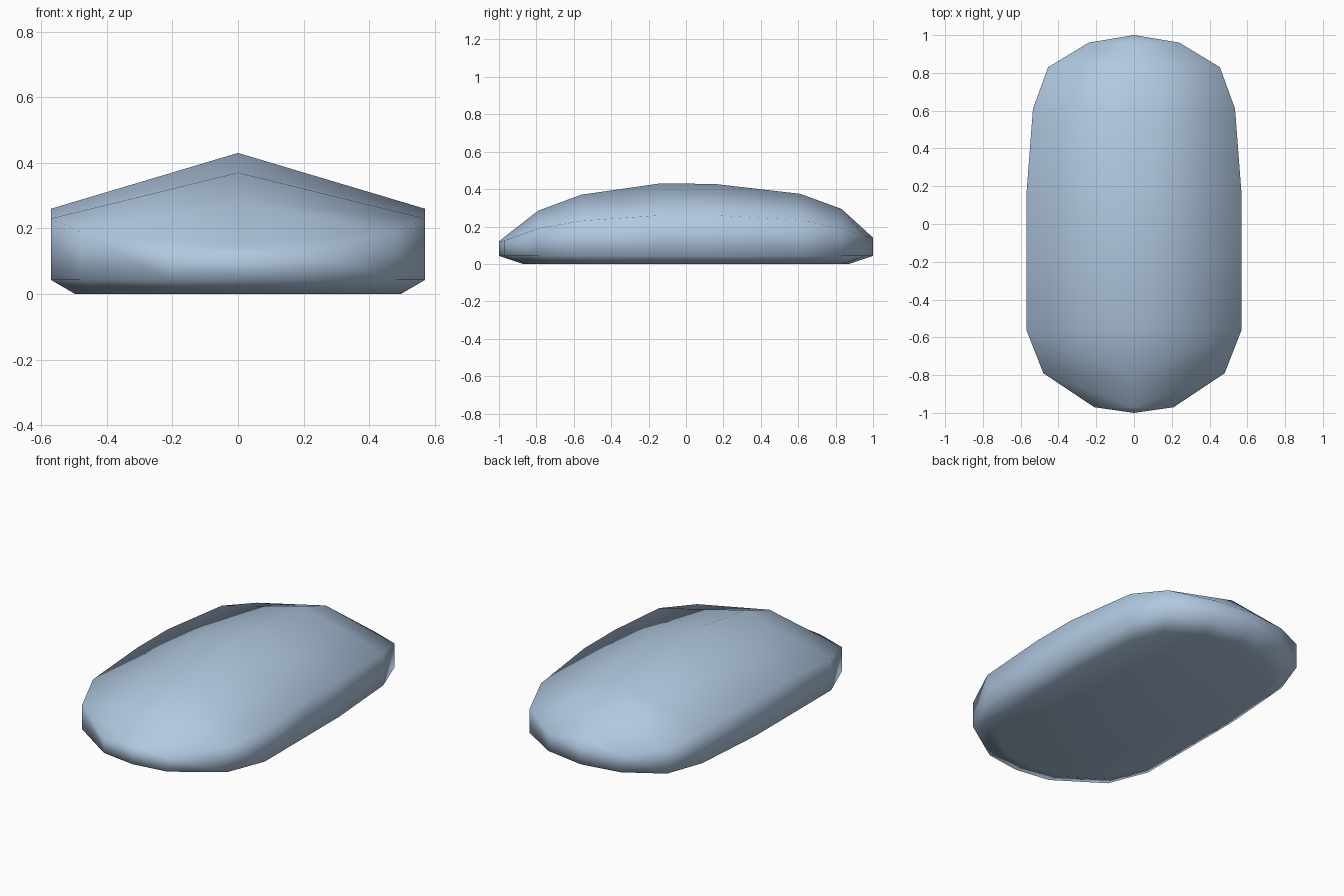
import bpy
import bmesh

if "Cube" in bpy.data.objects:
    bpy.data.objects.remove(bpy.data.objects["Cube"])

# Stations from front to back: y, half width, rim height, ridge height
STATIONS = [
    (-0.97, 0.21, 0.125, 0.145),
    (-0.79, 0.48, 0.19, 0.285),
    (-0.56, 0.57, 0.23, 0.37),
    (-0.14, 0.57, 0.26, 0.43),
    (0.15, 0.57, 0.26, 0.428),
    (0.61, 0.535, 0.235, 0.375),
    (0.83, 0.455, 0.19, 0.295),
    (0.96, 0.24, 0.15, 0.177),
]
FRONT_TIP = (0, -1.0, 0.12)
BACK_TIP = (0, 1.0, 0.14)
LOWER_Z, BASE_SCALE = 0.043, 0.87

bm = bmesh.new()
front, back = bm.verts.new(FRONT_TIP), bm.verts.new(BACK_TIP)
right = [bm.verts.new((w, y, z)) for y, w, z, _ in STATIONS]
left = [bm.verts.new((-w, y, z)) for y, w, z, _ in STATIONS]
ridge = [bm.verts.new((0, y, z)) for y, _, _, z in STATIONS]

# Domed top: straight slopes from the central ridge to the rim
for rim in (right, left):
    for i in range(len(ridge) - 1):
        bm.faces.new((ridge[i], rim[i], rim[i + 1], ridge[i + 1]))
    bm.faces.new((front, rim[0], ridge[0]))
    bm.faces.new((back, ridge[-1], rim[-1]))

# Side wall and bevelled foot below the rim
loop = [front] + right + [back] + left[::-1]
lower = [bm.verts.new((v.co.x, v.co.y, LOWER_Z)) for v in loop]
base = [bm.verts.new((v.co.x * BASE_SCALE, v.co.y * BASE_SCALE, 0)) for v in loop]
n = len(loop)
for a, b in ((loop, lower), (lower, base)):
    for i in range(n):
        j = (i + 1) % n
        bm.faces.new((a[i], b[i], b[j], a[j]))

# Flat underside
bm.faces.new(base)
bmesh.ops.recalc_face_normals(bm, faces=bm.faces[:])
for f in bm.faces:
    f.smooth = True

mesh = bpy.data.meshes.new("mouse_shell")
bm.to_mesh(mesh)
bm.free()
shell = bpy.data.objects.new("mouse_shell", mesh)
bpy.context.collection.objects.link(shell)

# Single pale blue colour
mat = bpy.data.materials.new("pale_blue")
mat.diffuse_color = (0.44, 0.58, 0.75, 1)
mat.use_nodes = True
mat.node_tree.nodes["Principled BSDF"].inputs["Base Color"].default_value = mat.diffuse_color
mesh.materials.append(mat)
